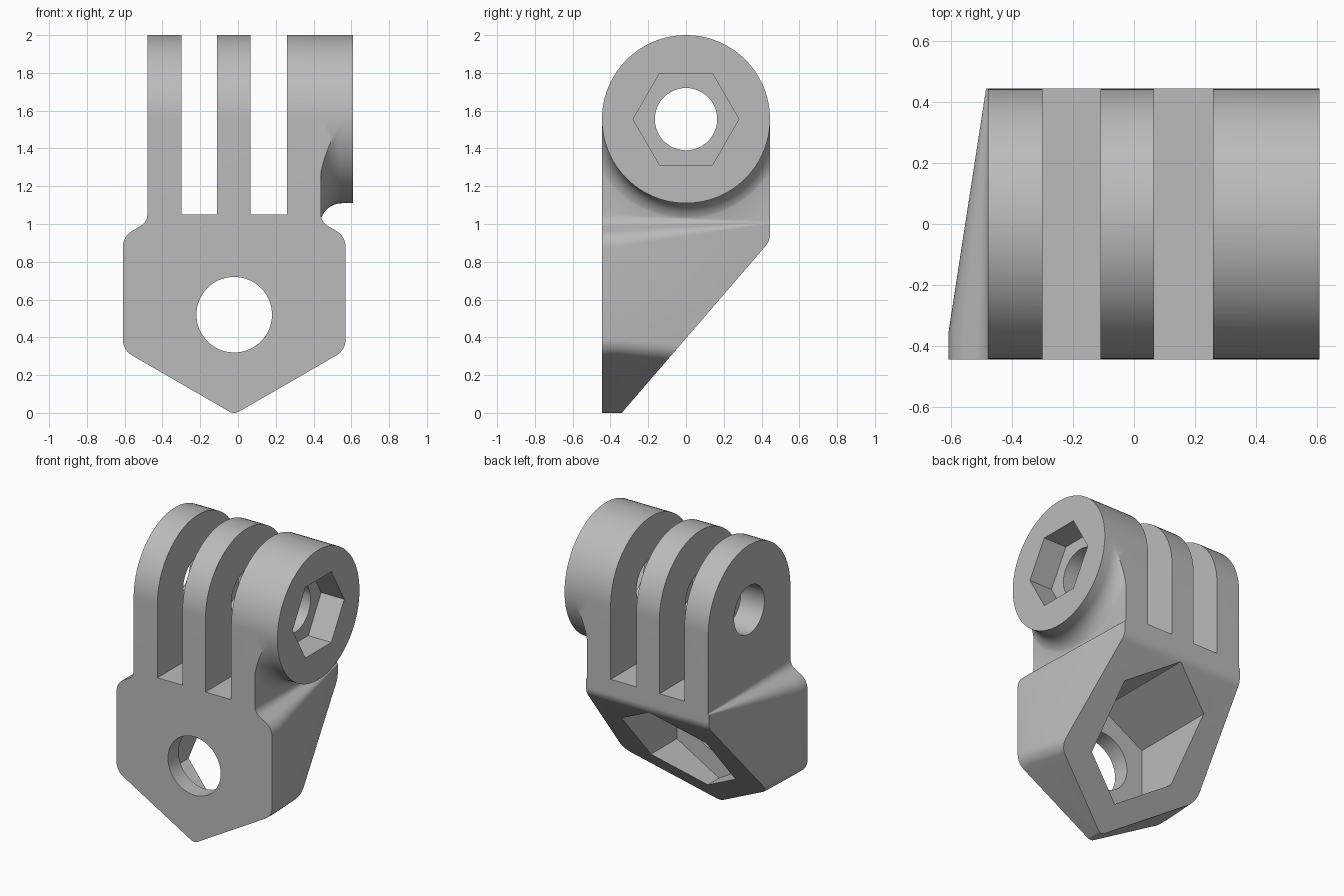
import bpy, bmesh, math
from mathutils import Vector

if "Cube" in bpy.data.objects:
    bpy.data.objects.remove(bpy.data.objects["Cube"], do_unlink=True)

CX = -0.02           # centre line of the body
D = 0.445            # half depth, also the finger radius
AXIS_Z = 1.555       # height of the pivot axis
TAN30 = math.tan(math.pi / 6)

grey = bpy.data.materials.new("light grey plastic")
grey.use_nodes = True
grey.diffuse_color = (0.5, 0.5, 0.5, 1)
grey.node_tree.nodes["Principled BSDF"].inputs["Base Color"].default_value = (0.5, 0.5, 0.5, 1)


def rounded(points, n=8):
    """Fillet each (x, y, radius) corner of a closed polygon."""
    out = []
    for i, (x, y, r) in enumerate(points):
        p = Vector((x, y))
        to_a = Vector(points[i - 1][:2]) - p
        to_b = Vector(points[(i + 1) % len(points)][:2]) - p
        if r == 0:
            out.append(p)
            continue
        half = to_a.angle(to_b) / 2
        t = min(r / math.tan(half), 0.45 * to_a.length, 0.45 * to_b.length)
        r = t * math.tan(half)
        a, b = to_a.normalized(), to_b.normalized()
        centre = p + (a + b).normalized() * (r / math.sin(half))
        start, end = p + a * t - centre, p + b * t - centre
        sweep = start.angle(end)
        for k in range(n + 1):
            f = k / n
            out.append(centre + (start * math.sin((1 - f) * sweep)
                                 + end * math.sin(f * sweep)) / math.sin(sweep))
    return out


def loft(name, rings):
    """Closed solid through rings that have equal point counts."""
    bm = bmesh.new()
    loops = [[bm.verts.new(p) for p in ring] for ring in rings]
    n = len(loops[0])
    for a, b in zip(loops, loops[1:]):
        for i in range(n):
            j = (i + 1) % n
            bm.faces.new((a[i], a[j], b[j], b[i]))
    bm.faces.new(loops[0])
    bm.faces.new(loops[-1])
    bmesh.ops.recalc_face_normals(bm, faces=bm.faces)
    bmesh.ops.triangulate(bm, faces=[f for f in bm.faces if len(f.verts) == 4])
    mesh = bpy.data.meshes.new(name)
    bm.to_mesh(mesh)
    bm.free()
    obj = bpy.data.objects.new(name, mesh)
    bpy.context.collection.objects.link(obj)
    mesh.materials.append(grey)
    return obj


def along_x(name, poly, x0, x1):
    return loft(name, [[(x, p[0], p[1]) for p in poly] for x in (x0, x1)])


def along_y(name, poly, y0, y1):
    return loft(name, [[(p[0], y, p[1]) for p in poly] for y in (y0, y1)])


def ngon(cx, cy, r, n, start=0.0):
    return [(cx + r * math.cos(start + math.tau * i / n),
             cy + r * math.sin(start + math.tau * i / n)) for i in range(n)]


def rect(a0, a1, b0, b1):
    return [(a0, b0), (a1, b0), (a1, b1), (a0, b1)]


def boolean(target, tool, operation):
    tool.hide_render = True
    mod = target.modifiers.new(operation.lower(), 'BOOLEAN')
    mod.operation, mod.solver, mod.object = operation, 'EXACT', tool
    bpy.context.view_layer.objects.active = target
    bpy.ops.object.modifier_apply(modifier=mod.name)
    bpy.data.objects.remove(tool, do_unlink=True)


def body_profile(w):
    """Pointed hexagon with shoulders flowing into the finger block."""
    low = -0.008 + w * TAN30
    high = 0.935 + (0.59 - w) * TAN30
    neck_z = 0.935 + (0.59 - 0.46) * TAN30
    right = [(w, low, 0.1), (w, high, 0.1), (0.46, neck_z, 0.1), (0.46, 1.1, 0)]
    left = [(-x, z, r) for x, z, r in reversed(right)]
    return [(CX + p.x, p.y) for p in rounded([(0, -0.008, 0.05)] + right + left)]


# Tapered body
sections = ((-D, 0.59), (-0.36, 0.59), (D, 0.466))
mount = loft("mount_body", [[(x, y, z) for x, z in body_profile(w)] for y, w in sections])

# Sloped back, eased into the vertical rear face
slope = rounded([(-0.43, -0.104, 0), (D, 0.911, 0.1), (D, 1.0, 0), (0.7, 1.0, 0), (0.7, -0.104, 0)])
boolean(mount, along_x("slope_cutter", slope, -1, 1), 'DIFFERENCE')

# Round-topped finger block
arch = [(D * math.cos(math.pi * i / 48), AXIS_Z + D * math.sin(math.pi * i / 48)) for i in range(49)]
block = along_x("finger_block", [(-D, 1.08)] + [(D, 1.08)] + arch, CX - 0.46, CX + 0.46)
boolean(mount, block, 'UNION')

# Nut boss with a concave fillet at its root
F = 0.115
steps = [math.pi / 2 * k / 12 for k in range(13)]
flare = [(0.3, D + F)] + [(0.55 - F * math.cos(a), D + F - F * math.sin(a)) for a in steps]
root = loft("boss_fillet", [[(x, y, z) for y, z in ngon(0, AXIS_Z, r, 96)] for x, r in flare])
boolean(root, along_x("fillet_limit", rect(-D, D, 1.0, AXIS_Z), 0, 1), 'INTERSECT')
boolean(mount, root, 'UNION')
boolean(mount, along_x("nut_boss", ngon(0, AXIS_Z, D, 96), 0.3, 0.61), 'UNION')

# Slots between the fingers
for x0, x1 in ((-0.30, -0.11), (0.065, 0.26)):
    boolean(mount, along_x("slot_cutter", rect(-1, 1, 1.05, 2.2), x0, x1), 'DIFFERENCE')

# Pivot hole and nut pocket
boolean(mount, along_x("pivot_cutter", ngon(0, AXIS_Z, 0.165, 48), -1, 1), 'DIFFERENCE')
boolean(mount, along_x("nut_cutter", ngon(0, AXIS_Z, 0.28, 6), 0.435, 1), 'DIFFERENCE')

# Hexagonal pocket from behind and round hole through the front wall
pocket = ngon(CX, 0.522, 0.37, 6, math.pi / 2)
boolean(mount, along_y("pocket_cutter", pocket, -0.33, 1), 'DIFFERENCE')
boolean(mount, along_y("hole_cutter", ngon(CX, 0.52, 0.2, 64), -1, 0), 'DIFFERENCE')

bpy.ops.object.select_all(action='DESELECT')
mount.select_set(True)
bpy.context.view_layer.objects.active = mount
bpy.ops.object.shade_smooth_by_angle(angle=math.radians(25))
